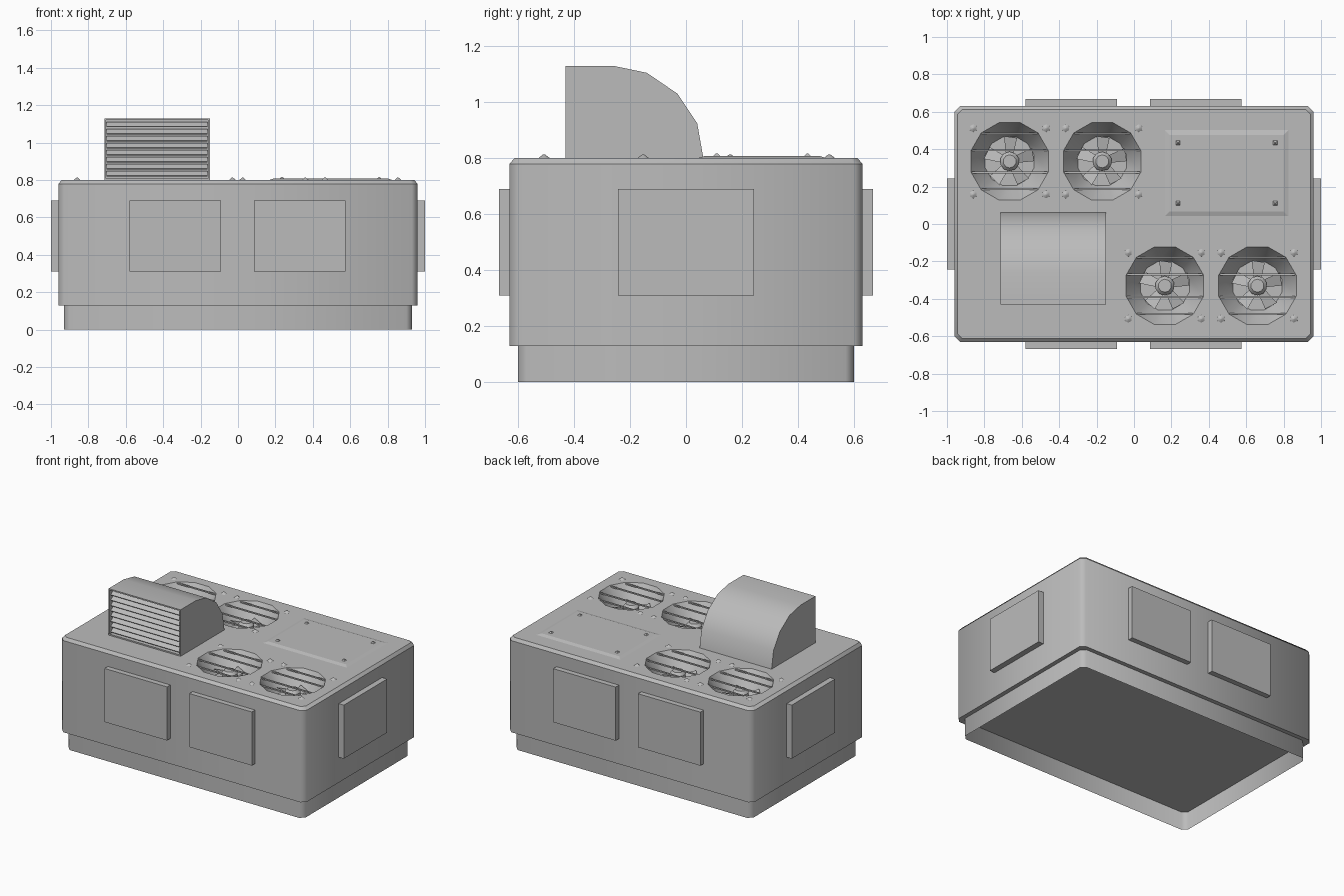
import bpy, bmesh, math
from mathutils import Matrix, Vector

old = bpy.data.objects.get("Cube")
if old:
    bpy.data.objects.remove(old, do_unlink=True)

GREY = (0.5, 0.5, 0.5, 1)
paint = bpy.data.materials.new("grey_paint")
paint.use_nodes = True
paint.diffuse_color = GREY
paint.node_tree.nodes["Principled BSDF"].inputs["Base Color"].default_value = GREY


def finish(bm, name, smooth=None):
    """Turn a bmesh into a named object."""
    bmesh.ops.recalc_face_normals(bm, faces=bm.faces)
    mesh = bpy.data.meshes.new(name)
    bm.to_mesh(mesh)
    bm.free()
    mesh.materials.append(paint)
    ob = bpy.data.objects.new(name, mesh)
    bpy.context.collection.objects.link(ob)
    if smooth:
        activate(ob)
        bpy.ops.object.shade_smooth_by_angle(angle=math.radians(smooth))
    return ob


def activate(ob):
    bpy.ops.object.select_all(action='DESELECT')
    ob.select_set(True)
    bpy.context.view_layer.objects.active = ob


def add_box(bm, centre, size, tilt=0.0):
    m = (Matrix.Translation(centre) @ Matrix.Rotation(tilt, 4, 'X')
         @ Matrix.Diagonal((*size, 1)))
    return bmesh.ops.create_cube(bm, size=1, matrix=m)["verts"]


def add_cone(bm, centre, r_low, r_high, depth, sides, turn=0.0):
    m = Matrix.Translation(centre) @ Matrix.Rotation(turn, 4, 'Z')
    bmesh.ops.create_cone(bm, cap_ends=True, segments=sides, radius1=r_low,
                          radius2=r_high, depth=depth, matrix=m)


def ring(bm, hx, hy, cut, z):
    """Rectangle with clipped corners."""
    pts = []
    for sx, sy in ((1, 1), (-1, 1), (-1, -1), (1, -1)):
        pair = [(sx * hx, sy * (hy - cut)), (sx * (hx - cut), sy * hy)]
        pts += pair if sx * sy > 0 else pair[::-1]
    return [bm.verts.new((x, y, z)) for x, y in pts]


def loft(bm, rings):
    for low, high in zip(rings, rings[1:]):
        for i in range(len(low)):
            j = (i + 1) % len(low)
            bm.faces.new((low[i], low[j], high[j], high[i]))


def sharpen_level_edges(ob):
    """Smooth round the corners, crisp along every level edge."""
    mesh = ob.data
    for p in mesh.polygons:
        p.use_smooth = True
    for e in mesh.edges:
        a, b = (mesh.vertices[v].co for v in e.vertices)
        e.use_edge_sharp = abs(a.z - b.z) < 1e-4


TOP = 0.8
FANS = [(-0.665, 0.335), (-0.17, 0.335), (0.165, -0.33), (0.66, -0.33)]
WELL_R, WELL_FLOOR_R, WELL_DEPTH = 0.215, 0.135, 0.13

# Cabinet with chamfered top rim
bm = bmesh.new()
levels = [ring(bm, 0.96, 0.63, 0.03, 0.13), ring(bm, 0.96, 0.63, 0.03, 0.78),
          ring(bm, 0.943, 0.613, 0.025, TOP)]
loft(bm, levels)
bm.faces.new(levels[0][::-1])
bm.faces.new(levels[-1])
cabinet = finish(bm, "cabinet")

# Tapered fan wells cut into the top
bm = bmesh.new()
flare = (WELL_R - WELL_FLOOR_R) / WELL_DEPTH
extra = 0.02
for x, y in FANS:
    add_cone(bm, (x, y, TOP + (extra - WELL_DEPTH) / 2), WELL_FLOOR_R,
             WELL_R + flare * extra, WELL_DEPTH + extra, 12, math.radians(15))
cutter = finish(bm, "well_cutter")
cutter.hide_render = True
activate(cabinet)
mod = cabinet.modifiers.new("wells", 'BOOLEAN')
mod.operation, mod.solver, mod.object = 'DIFFERENCE', 'EXACT', cutter
bpy.ops.object.modifier_apply(modifier="wells")
bpy.data.objects.remove(cutter, do_unlink=True)
sharpen_level_edges(cabinet)

# Open base skirt
bm = bmesh.new()
loft(bm, [ring(bm, 0.93, 0.6, 0.03, 0), ring(bm, 0.93, 0.6, 0.03, 0.13)])
sharpen_level_edges(finish(bm, "base_skirt"))

# Fans, guards and guard bolts
for n, (x, y) in enumerate(FANS, 1):
    bm = bmesh.new()
    for k in range(5):
        spin = Matrix.Rotation(k * math.tau / 5, 4, 'Z')
        pitch = Matrix.Rotation(math.radians(20), 4, 'Y')
        tip = [(-0.02, 0.03), (0.02, 0.03), (0.042, 0.125), (-0.032, 0.135)]
        verts = [bm.verts.new(Vector((x, y, TOP - 0.095))
                              + spin @ pitch @ Vector((px, py, 0))) for px, py in tip]
        bm.faces.new(verts)
    finish(bm, f"fan_blades_{n}")

    bm = bmesh.new()
    add_cone(bm, (x, y, TOP - 0.1), 0.052, 0.052, 0.06, 10)
    add_cone(bm, (x, y, TOP - 0.06), 0.052, 0.035, 0.02, 10)
    finish(bm, f"fan_hub_{n}", 50)

    bm = bmesh.new()
    for off in (-0.15, -0.06, 0.06, 0.15):
        chord = 2 * math.sqrt(WELL_R ** 2 - off ** 2) - 0.01
        add_box(bm, (x, y + off, TOP - 0.008), (chord, 0.009, 0.009))
    finish(bm, f"fan_guard_{n}")

    bm = bmesh.new()
    for sx in (-1, 1):
        for sy in (-1, 1):
            add_cone(bm, (x + sx * 0.195, y + sy * 0.177, TOP + 0.006),
                     0.022, 0.004, 0.014, 6)
    finish(bm, f"guard_bolts_{n}", 50)

# Access hatch: stepped plate with corner bolts
bm = bmesh.new()
plate = [ring(bm, 0.33, 0.23, 0.002, TOP), ring(bm, 0.305, 0.205, 0.002, TOP + 0.008)]
loft(bm, plate)
bm.faces.new(plate[-1])
for sx in (-1, 1):
    for sy in (-1, 1):
        add_cone(bm, (sx * 0.26, sy * 0.162, TOP + 0.012), 0.018, 0.004, 0.01, 4,
                 math.radians(45))
bmesh.ops.translate(bm, verts=bm.verts, vec=(0.495, 0.272, 0))
finish(bm, "access_hatch")

# Side panels
for name, sy in (("front", -1), ("back", 1)):
    for side, x in (("right", -0.335), ("left", 0.33)):
        bm = bmesh.new()
        add_box(bm, (x, sy * 0.645, 0.5), (0.49, 0.044, 0.38))
        finish(bm, f"{name}_panel_{side}")
for name, sx in (("right", -1), ("left", 1)):
    bm = bmesh.new()
    add_box(bm, (sx * 0.978, 0, 0.5), (0.044, 0.485, 0.38))
    finish(bm, f"{name}_panel")

# Vent hood: curved profile with a recessed mouth
X0, X1, MOUTH = -0.715, -0.15, -0.43
profile = [(MOUTH, TOP), (MOUTH, 1.13), (-0.26, 1.13), (-0.14, 1.105),
           (-0.03, 1.03), (0.04, 0.925), (0.062, TOP)]
bm = bmesh.new()
side = bm.faces.new([bm.verts.new((X0, y, z)) for y, z in profile])
moved = bmesh.ops.extrude_face_region(bm, geom=[side], use_keep_orig=True)["geom"]
bmesh.ops.translate(bm, vec=(X1 - X0, 0, 0),
                    verts=[v for v in moved if isinstance(v, bmesh.types.BMVert)])
bmesh.ops.recalc_face_normals(bm, faces=bm.faces)
mouth = min(bm.faces, key=lambda f: f.calc_center_median().y)
bmesh.ops.inset_individual(bm, faces=[mouth], thickness=0.013)
back = bmesh.ops.extrude_discrete_faces(bm, faces=[mouth])["faces"][0]
bmesh.ops.translate(bm, verts=back.verts, vec=(0, 0.06, 0))
finish(bm, "vent_hood", 35)

# Louvre slats
bm = bmesh.new()
COUNT, LOW, HIGH = 8, 0.815, 1.115
step = (HIGH - LOW) / COUNT
for k in range(COUNT):
    add_box(bm, ((X0 + X1) / 2, MOUTH + 0.024, LOW + (k + 0.5) * step),
            (X1 - X0 - 0.026, 0.04, 0.006), math.radians(35))
finish(bm, "vent_louvres")
